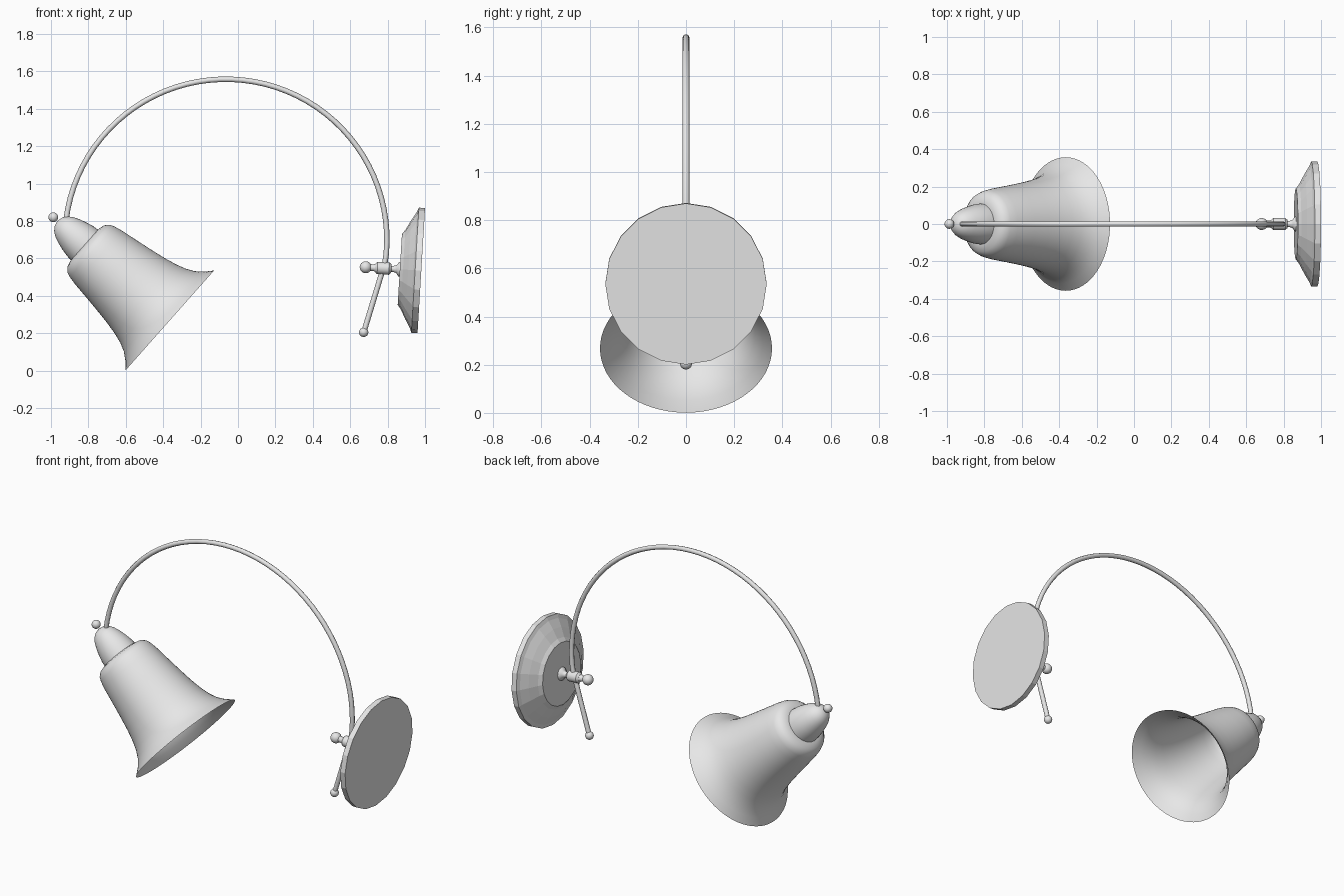
import bpy, bmesh, math
from mathutils import Vector

cube = bpy.data.objects.get("Cube")
if cube:
    bpy.data.objects.remove(cube, do_unlink=True)

# One plain grey finish for the whole lamp
grey = bpy.data.materials.new("plain_grey")
grey.use_nodes = True
colour = (0.8, 0.8, 0.8, 1)
grey.diffuse_color = colour
grey.node_tree.nodes["Principled BSDF"].inputs["Base Color"].default_value = colour


def finish(obj, angle):
    """Give the part its material and shading."""
    obj.data.materials.append(grey)
    bpy.ops.object.select_all(action='DESELECT')
    obj.select_set(True)
    bpy.context.view_layer.objects.active = obj
    if angle:
        bpy.ops.object.shade_smooth_by_angle(angle=math.radians(angle))


def lathe(name, origin, axis, profile, sides, angle=50):
    """Spin (distance along axis, radius) pairs round an axis in the xz plane."""
    origin, axis = Vector(origin), Vector(axis).normalized()
    v = Vector((0, 1, 0))
    u = v.cross(axis)
    bm = bmesh.new()
    rings = []
    for s, r in profile:
        if r == 0:
            rings.append([bm.verts.new(origin + axis * s)] * sides)
            continue
        turns = [2 * math.pi * i / sides for i in range(sides)]
        rings.append([bm.verts.new(origin + axis * s + (u * math.cos(t) + v * math.sin(t)) * r)
                      for t in turns])
    for a, b in zip(rings, rings[1:]):
        for i in range(sides):
            j = (i + 1) % sides
            bm.faces.new(dict.fromkeys((a[i], a[j], b[j], b[i])))
    bmesh.ops.recalc_face_normals(bm, faces=bm.faces)
    mesh = bpy.data.meshes.new(name)
    bm.to_mesh(mesh)
    bm.free()
    obj = bpy.data.objects.new(name, mesh)
    bpy.context.collection.objects.link(obj)
    finish(obj, angle)
    return obj


def ball(name, centre, radius):
    bpy.ops.mesh.primitive_uv_sphere_add(segments=20, ring_count=12, radius=radius, location=centre)
    obj = bpy.context.object
    obj.name = name
    finish(obj, 60)


# Bell shade, open at the wide end, and the cap above it
shade_base = Vector((-0.365, 0, 0.268))
shade_axis = Vector((-0.749, 0, 0.664))
lathe("bell_shade", shade_base, shade_axis,
      [(0, .357), (.035, .318), (.075, .286), (.12, .264), (.17, .248), (.24, .232),
       (.31, .22), (.4, .206), (.51, .19), (.555, .18), (.58, .17), (.6, .148),
       (.609, .115), (.609, 0)], 64, 60)
lathe("shade_cap", shade_base, shade_axis,
      [(.6, .11), (.64, .106), (.68, .097), (.72, .085), (.755, .07), (.78, .052),
       (.795, .03), (.803, 0)], 32, 60)
ball("cap_knob", shade_base + shade_axis * 0.831, 0.026)

# Curved arm with a straight tail
path = []
for k in range(45):
    t = math.radians(173 - k * 178 / 44)
    path.append((-0.065 + 0.861 * math.cos(t), 0.70 + 0.858 * math.sin(t)))
path += [(.786, .58), (.771, .53), (.674, .21)]
curve = bpy.data.curves.new("curved_arm", 'CURVE')
curve.dimensions = '3D'
curve.bevel_depth = 0.0145
curve.bevel_resolution = 2
curve.use_fill_caps = True
spline = curve.splines.new('POLY')
spline.points.add(len(path) - 1)
for point, (x, z) in zip(spline.points, path):
    point.co = (x, 0, z, 1)
arm = bpy.data.objects.new("curved_arm", curve)
bpy.context.collection.objects.link(arm)
bpy.ops.object.select_all(action='DESELECT')
arm.select_set(True)
bpy.context.view_layer.objects.active = arm
bpy.ops.object.convert(target='MESH')
finish(bpy.context.object, 50)
ball("arm_end_ball", (.672, 0, .205), 0.025)

# Faceted wall plate, tilted slightly
plate_base = Vector((0.98, 0, 0.535))
plate_axis = Vector((-0.998, 0, 0.06))
lathe("wall_plate", plate_base, plate_axis,
      [(0, 0), (0, .335), (.033, .335), (.042, .312), (.07, .265), (.098, .212),
       (.115, .19), (.115, 0)], 20, 0)

# Swivel joint: flared stem, barrel clamp, neck and ball
lathe("joint_stem", plate_base, plate_axis,
      [(.114, .04), (.122, .038), (.132, .022), (.15, .016), (.17, .016)], 20)
lathe("joint_barrel", plate_base, plate_axis,
      [(.16, 0), (.16, .022), (.172, .033), (.235, .033), (.247, .022), (.247, 0)], 20, 30)
lathe("joint_neck", plate_base, plate_axis,
      [(.24, .024), (.255, .018), (.275, .018)], 20)
ball("joint_ball", plate_base + plate_axis * 0.298, 0.032)
